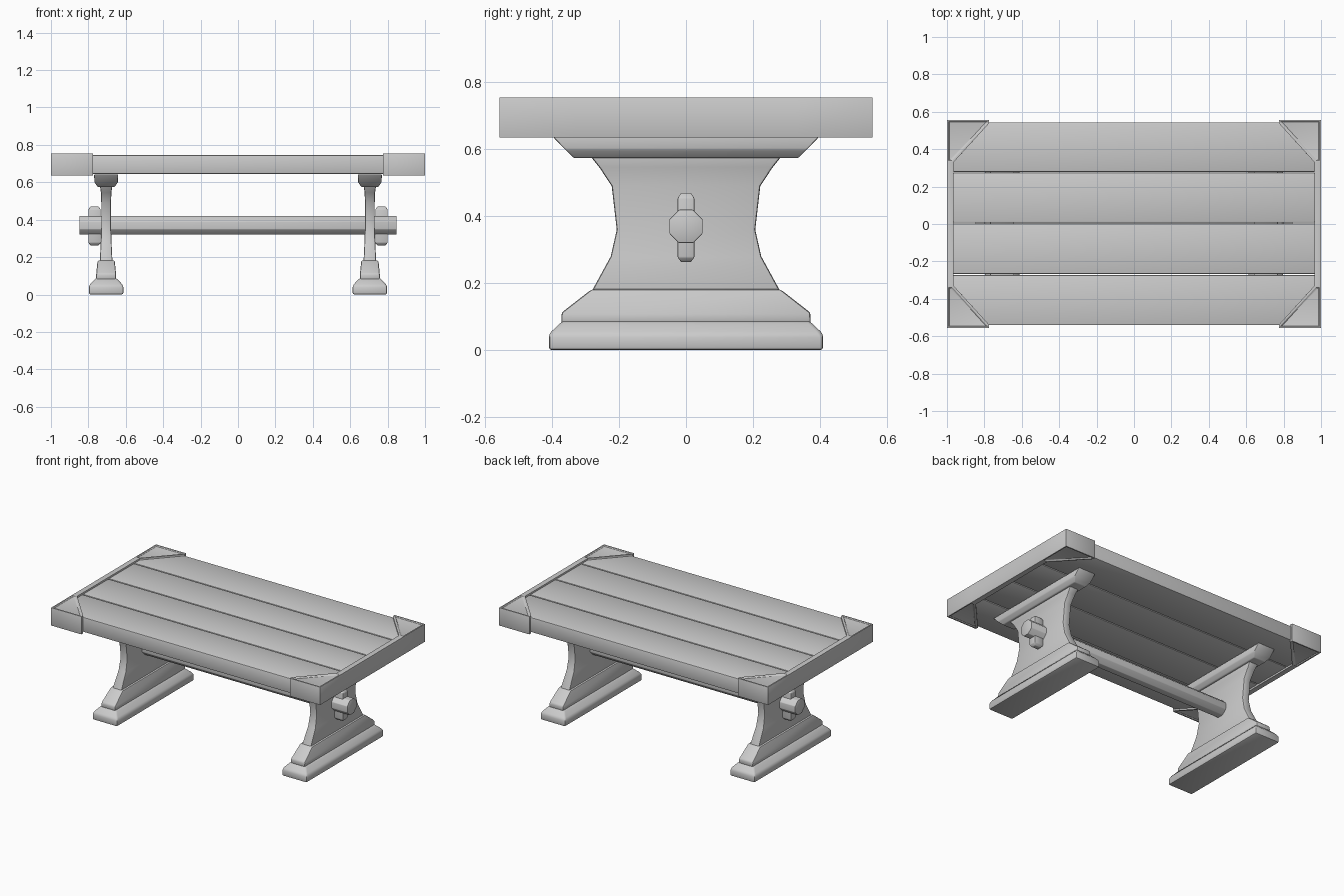
import bpy, bmesh, math

if "Cube" in bpy.data.objects:
    bpy.data.objects.remove(bpy.data.objects["Cube"])


def finish(bm, name, bevel=0.008, angle=25):
    """Bevel the hard edges, then make a smooth-by-angle object."""
    bmesh.ops.recalc_face_normals(bm, faces=bm.faces)
    bm.normal_update()
    if bevel:
        edges = [e for e in bm.edges if e.calc_face_angle(0) > math.radians(angle)]
        bmesh.ops.bevel(bm, geom=edges, offset=bevel, segments=2, profile=0.5,
                        affect='EDGES', clamp_overlap=True)
    mesh = bpy.data.meshes.new(name)
    bm.to_mesh(mesh)
    bm.free()
    obj = bpy.data.objects.new(name, mesh)
    bpy.context.collection.objects.link(obj)
    bpy.ops.object.select_all(action='DESELECT')
    obj.select_set(True)
    bpy.context.view_layer.objects.active = obj
    bpy.ops.object.shade_smooth_by_angle(angle=math.radians(35))
    return obj


def skin(name, rings, bevel=0.008, angle=25):
    """Closed solid through a list of rings with equal point counts."""
    bm = bmesh.new()
    loops = [[bm.verts.new(p) for p in ring] for ring in rings]
    n = len(loops[0])
    for a, b in zip(loops, loops[1:]):
        for i in range(n):
            j = (i + 1) % n
            bm.faces.new((a[i], a[j], b[j], b[i]))
    bm.faces.new(loops[0])
    bm.faces.new(loops[-1])
    return finish(bm, name, bevel, angle)


def tower(name, cx, levels, bevel=0.008, angle=25):
    """Stack of rectangles (z, half x, half y) around x = cx."""
    return skin(name, [[(cx - hx, -hy, z), (cx + hx, -hy, z),
                        (cx + hx, hy, z), (cx - hx, hy, z)]
                       for z, hx, hy in levels], bevel, angle)


# Table top planks
edges = [-0.543, -0.270, 0.005, 0.277, 0.546]
for i, (y0, y1) in enumerate(zip(edges, edges[1:])):
    y0, y1 = y0 + 0.002, y1 - 0.002
    skin(f"plank_{i + 1}", [[(x, y0, 0.645), (x, y1, 0.645),
                             (x, y1, 0.745), (x, y0, 0.745)]
                            for x in (-0.968, 0.968)], 0.007)


# End bands with triangular corner brackets, panels slightly recessed
def end_band(name, s):
    bm = bmesh.new()
    corner = [(1, 0.557), (0.775, 0.557), (0.775, 0.538), (0.965, 0.33), (1, 0.33)]
    rail = [(1, 0.33), (0.965, 0.33), (0.965, -0.33), (1, -0.33)]
    shapes = [corner, rail, [(x, -y) for x, y in corner]]
    for pts in shapes:
        bm.faces.new([bm.verts.new((s * x, y, 0.635)) for x, y in pts])
    bmesh.ops.remove_doubles(bm, verts=bm.verts, dist=1e-4)
    ext = bmesh.ops.extrude_face_region(bm, geom=bm.faces[:], use_keep_orig=True)
    top = [v for v in ext["geom"] if isinstance(v, bmesh.types.BMVert)]
    bmesh.ops.translate(bm, verts=top, vec=(0, 0, 0.12))
    bmesh.ops.recalc_face_normals(bm, faces=bm.faces)
    bm.normal_update()
    panels = [f for f in bm.faces if len(f.verts) == 5]
    for f in panels:
        bmesh.ops.inset_individual(bm, faces=[f], thickness=0.012, depth=0)
        bmesh.ops.inset_individual(bm, faces=[f], thickness=0.006, depth=-0.006)
    finish(bm, name, 0.004, 50)


# Trestle legs, one per end
for side, s in (("left", -1), ("right", 1)):
    cx = s * 0.705
    end_band(f"{side}_end_band", s)
    tower(f"{side}_foot", cx, [(0, 0.092, 0.41), (0.048, 0.092, 0.41),
                               (0.087, 0.056, 0.37)], 0.010)
    tower(f"{side}_foot_block", cx, [(0.08, 0.053, 0.373), (0.112, 0.053, 0.372),
                                     (0.182, 0.046, 0.282)])
    tower(f"{side}_leg_panel", cx, [(0.17, 0.034, 0.285), (0.28, 0.029, 0.225),
                                    (0.36, 0.026, 0.207), (0.49, 0.026, 0.222),
                                    (0.545, 0.028, 0.258), (0.585, 0.034, 0.29)], 0.007, 45)
    tower(f"{side}_leg_cap", cx, [(0.574, 0.044, 0.335), (0.600, 0.063, 0.362),
                                  (0.642, 0.064, 0.402)], 0.005)
    # Locking peg through the beam
    tower(f"{side}_peg", s * 0.767, [(0.263, 0.022, 0.014), (0.277, 0.033, 0.025),
                                     (0.455, 0.033, 0.025), (0.47, 0.022, 0.014)], 0.003)

# Long stretcher beam with chamfered corners
a, b = 0.05, 0.021
octagon = [(a, b), (b, a), (-b, a), (-a, b), (-a, -b), (-b, -a), (b, -a), (a, -b)]
skin("stretcher_beam", [[(x, y, 0.37 + z) for y, z in octagon]
                        for x in (-0.848, 0.848)], 0.003)
